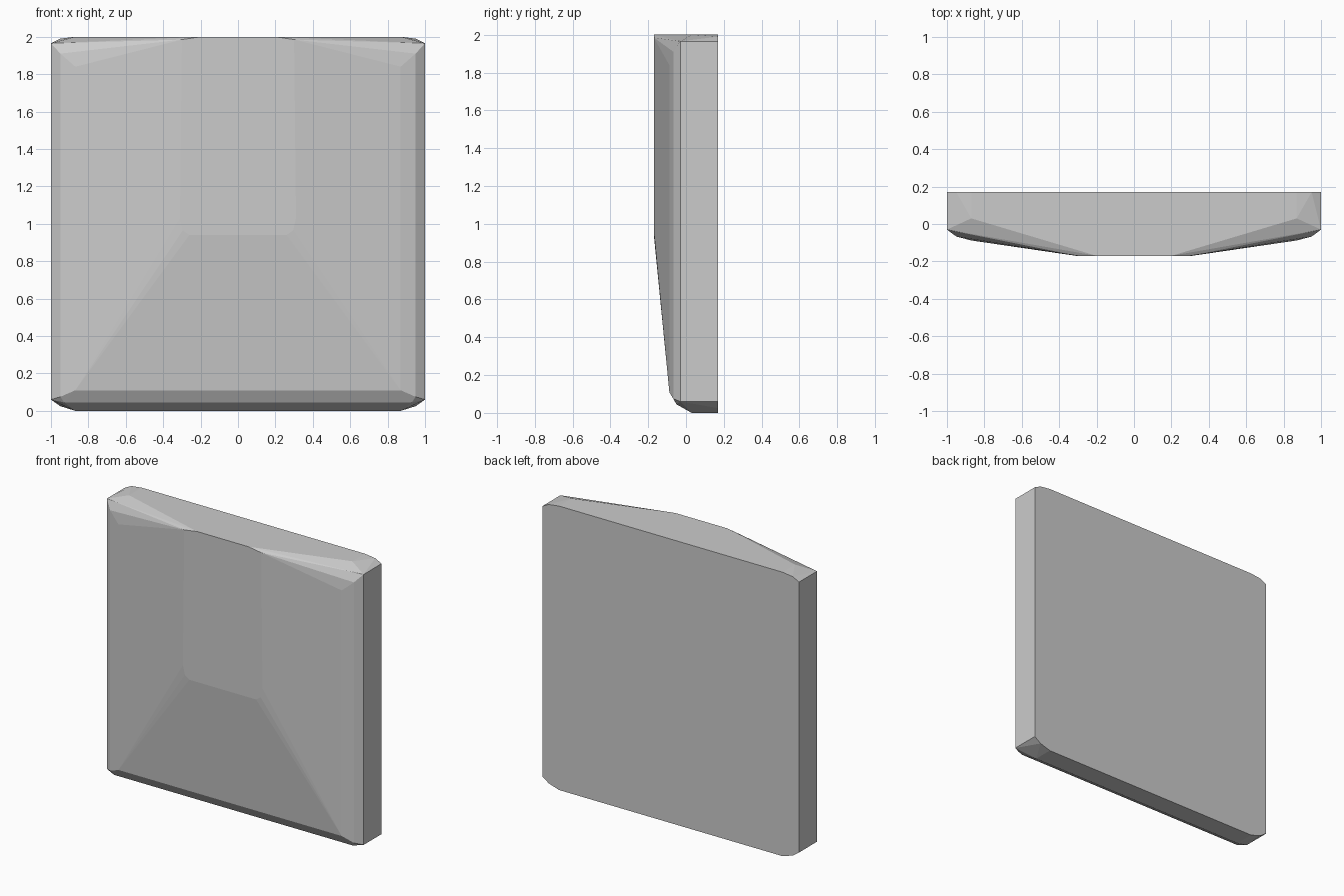
import bpy, bmesh, math

if "Cube" in bpy.data.objects:
    bpy.data.objects.remove(bpy.data.objects["Cube"])

# Half-panel corner points (x, y, z); mirrored across x, then wrapped in a hull
BACK = 0.17
rim = [(0.87, 0.0), (0.95, 0.025), (1.0, 0.06),
       (1.0, 1.965), (0.95, 1.99), (0.87, 2.0)]
half = [(x, BACK, z) for x, z in rim]                      # flat back outline

half += [(1.0, -0.03, 0.06), (1.0, -0.03, 1.965)]          # side wall front edge
half += [(0.95, -0.067, 0.075), (0.95, -0.067, 1.91)]      # side bevel, outer
half += [(0.87, -0.088, 0.11), (0.87, -0.088, 1.84)]       # side bevel, inner
half += [(0.93, -0.05, 0.045), (0.87, 0.03, 0.0)]          # bottom bevel
half += [(0.87, -0.072, 1.92), (0.91, -0.03, 1.975), (0.87, 0.03, 2.0)]  # top bevel
half += [(0.2, -0.17, 2.0), (0.3, -0.17, 1.985),           # raised plateau
         (0.31, -0.17, 1.03), (0.295, -0.17, 0.965), (0.26, -0.17, 0.94)]

bm = bmesh.new()
for x, y, z in half:
    for s in (-1, 1):
        bm.verts.new((s * x, y, z))
hull = bmesh.ops.convex_hull(bm, input=bm.verts[:])
loose = [v for v in bm.verts if not v.link_faces]
bmesh.ops.delete(bm, geom=loose, context='VERTS')

# Merge coplanar triangles into clean flat facets
bmesh.ops.dissolve_limit(bm, angle_limit=math.radians(0.5),
                         verts=bm.verts[:], edges=bm.edges[:])
bmesh.ops.recalc_face_normals(bm, faces=bm.faces[:])

mesh = bpy.data.meshes.new("raised_panel")
bm.to_mesh(mesh)
bm.free()
panel = bpy.data.objects.new("raised_panel", mesh)
bpy.context.collection.objects.link(panel)
